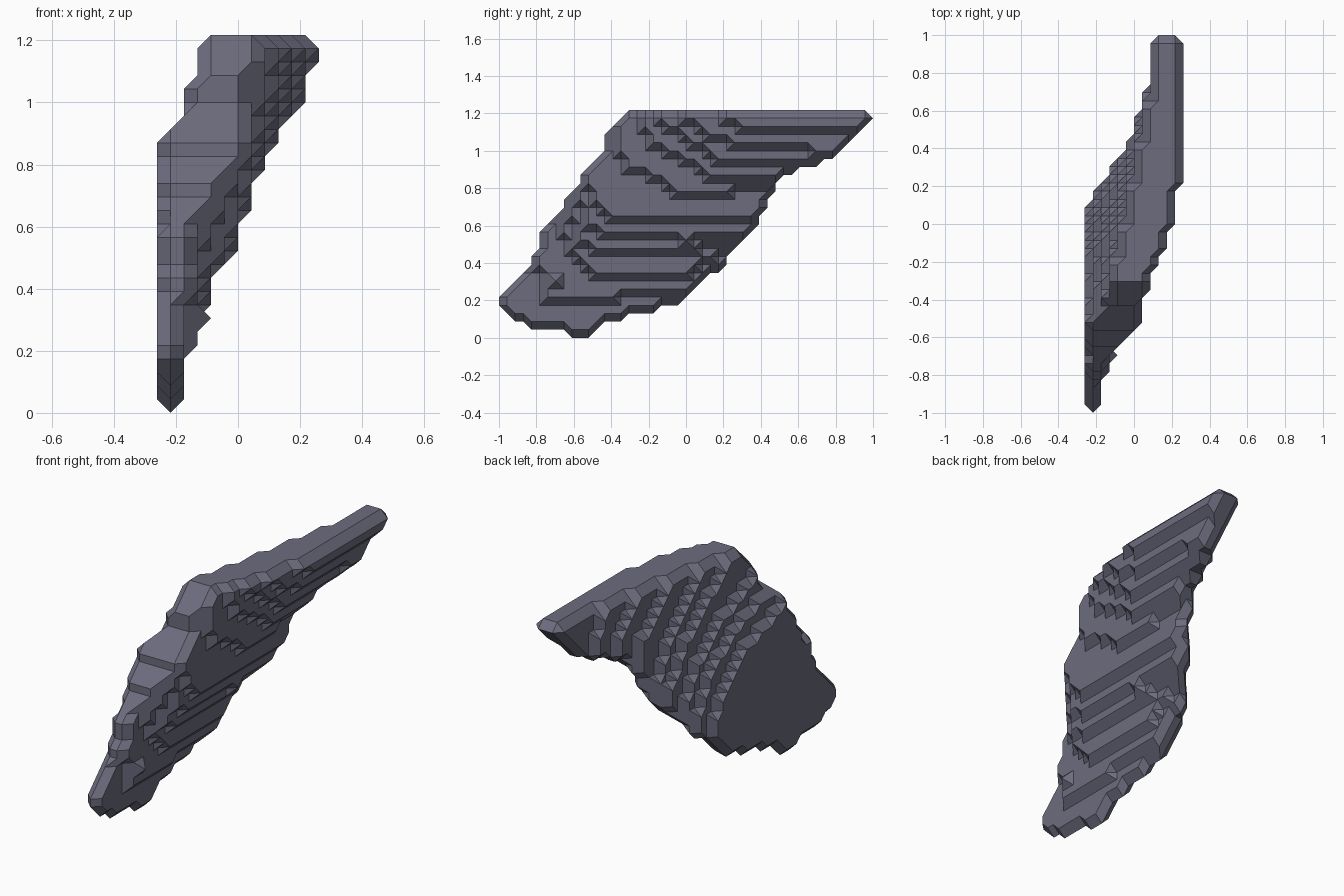
import bpy, bmesh
from itertools import product
from mathutils import Vector

STEP = 1 / 23  # lattice spacing of the stepped shard

old = bpy.data.objects.get("Cube")
if old:
    bpy.data.objects.remove(old, do_unlink=True)

# Side outline: first and last lattice column of each row, bottom to top
outline = [(9, 11), (4, 12), (2, 15), (1, 19), (1, 22), (2, 23), (3, 24), (4, 25), (5, 27),
           (5, 28), (6, 28), (6, 29), (6, 30), (8, 31), (8, 31), (9, 32), (9, 32), (10, 33),
           (11, 33), (11, 34), (12, 36), (13, 39), (14, 41), (14, 42), (14, 43), (15, 44), (16, 45)]

# Left face terraces: lower edge (column, row) of each layer
terraces = [
    [(0, 0), (46, 0)],
    [(5, 9), (6, 4.5), (12, 4.5), (16, 5.5), (23, 5.5), (27, 9)],
    [(8, 13), (9, 10.5), (12, 8), (23, 8), (27, 10.5)],
    [(9, 15), (10, 12), (12, 11), (24, 10.7), (28, 12)],
    [(10, 17), (11, 14), (13, 13), (21, 13), (23, 12), (24, 13), (30, 13)],
    [(11, 19), (12, 17), (14, 15), (31, 15)],
    [(15, 23), (16, 21), (20, 19.5), (21.5, 18), (28, 18), (30, 20)],
    [(17.5, 27), (18.5, 24), (23, 22), (26, 20), (33, 20)],
    [(19.5, 27), (22.5, 25), (27, 22), (35, 22)],
    [(23, 27), (25.5, 25), (29, 24), (37, 24), (39, 23)],
    [(28, 27), (29.5, 26), (44, 26)],
]

# Right face terraces: rear edge (row, column) of each layer
rear_edges = [
    [(9, 25.5), (13, 23.5), (17, 19.5), (20, 11)],
    [(11, 27.5), (16, 24.5), (19.5, 20), (22, 12.5)],
    [(12, 28.5), (17, 26), (21, 21), (24.5, 13)],
    [(15, 30), (20, 27), (24, 22), (28, 17.5)],
    [(15, 31.5), (21, 28.5), (25, 24), (28, 21.5)],
    [(17, 35), (22, 33), (28, 26.5)],
    [(20, 37.5), (23, 36), (28, 31.5)],
    [(21, 40.5), (28, 37.5)],
    [(0, 46), (28, 46)],
    [(0, 46), (28, 46)],
    [(0, 46), (28, 46)],
]


def follow(line, t):
    """Height of a polyline at t, clamped at both ends."""
    if t <= line[0][0]:
        return line[0][1]
    for (a, va), (b, vb) in zip(line, line[1:]):
        if t <= b:
            return va + (vb - va) * (t - a) / (b - a)
    return line[-1][1]


def in_core(layer, col, row):
    front, rear = terraces[layer], rear_edges[layer]
    if col < front[0][0] or row > rear[-1][0]:
        return False
    return row >= follow(front, col) and col <= follow(rear, row)


# Core points of the shard, plus one small bump on the left face
core = {(2, 7, 7)}
for row, (first, last) in enumerate(outline, 1):
    for col in range(first, last + 1):
        core |= {(k, col, row) for k in range(len(terraces)) if in_core(k, col, row)}

# Grow by one step along each axis, which chamfers every edge
solid = set(core)
for x, y, z in core:
    for d in (-1, 1):
        solid |= {(x + d, y, z), (x, y + d, z), (x, y, z + d)}

CORNERS = list(product((0, 1), repeat=3))
hulls = {}


def cell_faces(filled):
    """Faces of the hull around the filled corners of one cell; none if they are flat."""
    if filled not in hulls:
        faces = []
        if len(filled) > 3:
            origin = Vector(filled[0])
            hb = bmesh.new()
            for c in filled:
                hb.verts.new(Vector(c) - origin)
            bmesh.ops.convex_hull(hb, input=hb.verts[:])
            bmesh.ops.recalc_face_normals(hb, faces=hb.faces[:])
            if abs(hb.calc_volume()) > 0.01:
                bmesh.ops.dissolve_limit(hb, angle_limit=0.01, verts=hb.verts[:], edges=hb.edges[:])
                faces = [[tuple(round(v) for v in vert.co + origin) for vert in f.verts]
                         for f in hb.faces]
            hb.free()
        hulls[filled] = faces
    return hulls[filled]


# Join the cells; faces shared by two neighbours cancel out
skin = {}
cells = {(x - a, y - b, z - c) for x, y, z in solid for a, b, c in CORNERS}
for cx, cy, cz in sorted(cells):
    filled = tuple(c for c in CORNERS if (cx + c[0], cy + c[1], cz + c[2]) in solid)
    for face in cell_faces(filled):
        loop = [(cx + a, cy + b, cz + c) for a, b, c in face]
        key = frozenset(loop)
        if key in skin:
            del skin[key]
        else:
            skin[key] = loop

bm = bmesh.new()
verts = {}
for loop in skin.values():
    for p in loop:
        if p not in verts:
            verts[p] = bm.verts.new(Vector((p[0] - 5, p[1] - 23, p[2])) * STEP)
    bm.faces.new([verts[p] for p in loop])
bmesh.ops.dissolve_limit(bm, angle_limit=0.01, verts=bm.verts[:], edges=bm.edges[:])

mesh = bpy.data.meshes.new("stone_shard")
bm.to_mesh(mesh)
bm.free()
shard = bpy.data.objects.new("stone_shard", mesh)
bpy.context.collection.objects.link(shard)

# Slate colour
colour = (0.15, 0.15, 0.21, 1)
slate = bpy.data.materials.new("slate_grey")
slate.use_nodes = True
slate.diffuse_color = colour
slate.node_tree.nodes["Principled BSDF"].inputs["Base Color"].default_value = colour
mesh.materials.append(slate)
